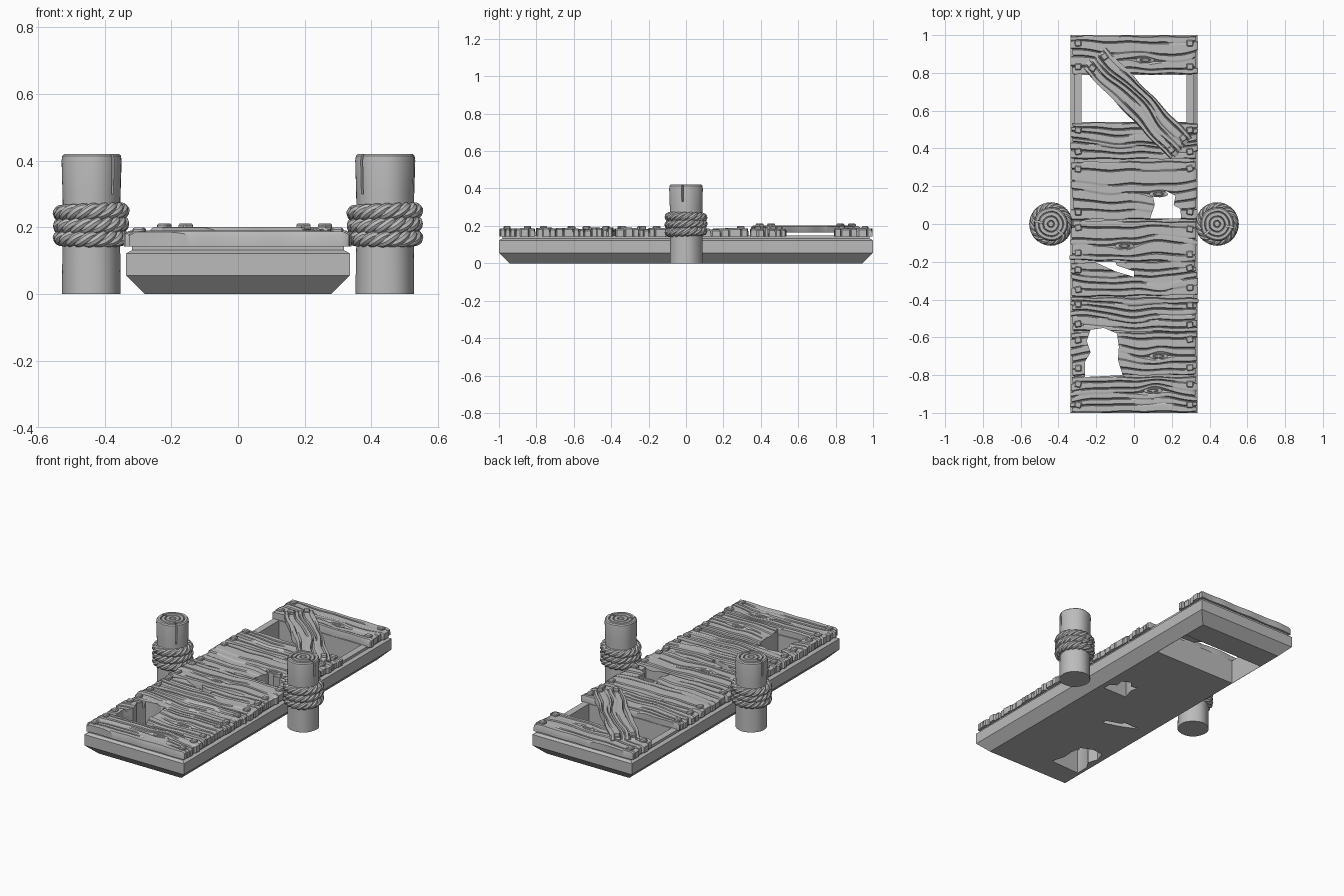
import bpy, bmesh, random
from math import sin, cos, pi, tau, exp, radians
from mathutils import Matrix, Vector

if "Cube" in bpy.data.objects:
    bpy.data.objects.remove(bpy.data.objects["Cube"], do_unlink=True)

grey = bpy.data.materials.new("weathered grey")
grey.use_nodes = True
grey.diffuse_color = (0.5, 0.5, 0.5, 1)
grey.node_tree.nodes["Principled BSDF"].inputs["Base Color"].default_value = (0.5, 0.5, 0.5, 1)
parts = []


def add(name, bm):
    bmesh.ops.recalc_face_normals(bm, faces=bm.faces)
    mesh = bpy.data.meshes.new(name)
    bm.to_mesh(mesh)
    bm.free()
    mesh.materials.append(grey)
    ob = bpy.data.objects.new(name, mesh)
    bpy.context.collection.objects.link(ob)
    parts.append(ob)
    return ob


def prism(outline, low, high):
    bm = bmesh.new()
    face = bm.faces.new([bm.verts.new((x, y, low)) for x, y in outline])
    up = bmesh.ops.extrude_face_region(bm, geom=[face])["geom"]
    bmesh.ops.translate(bm, vec=(0, 0, high - low),
                        verts=[v for v in up if isinstance(v, bmesh.types.BMVert)])
    return bm


def carve(ob, bm):
    cutter = add("cutter", bm)
    cutter.hide_render = True
    mod = ob.modifiers.new("cut", "BOOLEAN")
    mod.operation, mod.solver, mod.object = "DIFFERENCE", "EXACT", cutter
    bpy.context.view_layer.objects.active = ob
    bpy.ops.object.modifier_apply(modifier=mod.name)
    parts.remove(cutter)
    bpy.data.objects.remove(cutter, do_unlink=True)


def stack(bm, rings):
    """Skin a list of equal closed rings and cap both ends."""
    loops = [[bm.verts.new(p) for p in ring] for ring in rings]
    n = len(loops[0])
    for a, b in zip(loops, loops[1:]):
        for i in range(n):
            j = (i + 1) % n
            bm.faces.new((a[i], a[j], b[j], b[i]))
    bm.faces.new(loops[0])
    bm.faces.new(loops[-1])


# Broken openings, as outlines seen from above
HOLES = [
    [(.085, .03), (.25, .03), (.245, .08), (.21, .1), (.22, .15), (.17, .175),
     (.14, .14), (.1, .15), (.11, .1)],
    [(-.21, -.2), (-.1, -.2), (-.09, -.22), (0, -.25), (0, -.28), (-.1, -.25)],
    [(-.23, -.56), (-.16, -.55), (-.09, -.58), (-.08, -.65), (-.085, -.72),
     (-.06, -.8), (-.26, -.81), (-.26, -.73), (-.23, -.68), (-.25, -.62)],
]

# Chamfered base under the deck, with the missing-plank bay left open
bm = bmesh.new()
stack(bm, [[(sx * (.335 - d), sy * (1 - d), z) for sx, sy in ((-1, -1), (1, -1), (1, 1), (-1, 1))]
           for d, z in ((.056, 0), (0, .056), (0, .122), (.018, .132), (.018, .148))])
base = add("base", bm)
for outline in HOLES + [[(-.277, .54), (.277, .54), (.277, .79), (-.277, .79)]]:
    carve(base, prism(outline, -.1, .3))


# Grained plank: ridges follow wavy lines that part around a knot
def plank(name, length, width, low, top, place, seed, knot):
    rnd = random.Random(seed)
    ridges = rnd.randint(5, 6)
    cuts = [0] + [(i + rnd.uniform(-.25, .25)) / ridges for i in range(1, ridges)] + [1]
    knot_v = cuts[ridges // 2] * width
    phase = [rnd.uniform(0, tau) for _ in range(3)]

    # Section points: position across, height, groove strength, groove phase, end jitter
    section = []
    for a, b in zip(cuts, cuts[1:]):
        a, b = a * width, b * width
        h = top + rnd.uniform(-.005, .005)
        ends = (rnd.uniform(-.012, .004), rnd.uniform(-.012, .004))
        section.append((a, h, .016, rnd.uniform(0, tau), (ends[0] - .006, ends[1] - .006)))
        for v in (a + .005, a + .01, (a + b) / 2, b - .01, b - .005):
            section.append((v, h, 0, 0, ends))
    section.append((width, top, .016, 0, (-.006, -.006)))

    def surface(s, point):
        v, h, groove, ph, ends = point
        x = s * (length / 2 + ends[0 if s < 0 else 1])
        edge = sin(pi * v / width)
        y = v + edge * .013 * (sin(8 * x + phase[0]) + .6 * sin(17 * x + phase[1]))
        y += .0025 * sin(31 * x + phase[2] + v / width)
        if knot is not None and abs(v - knot_v) > .001:
            d = v - knot_v
            push = .02 * exp(-((x - knot) / .06) ** 2) * exp(-abs(d) / .05) * edge
            y += push if d > 0 else -push
        depth = groove * min(1, max(.1, 1.1 + 1.3 * sin(9 * x + ph)))
        drop = .008 * max(0, abs(s) - .96) / .04
        return x, y - width / 2, h - depth - drop

    bm = bmesh.new()
    rings = []
    steps = 44
    for k in range(steps + 1):
        s = -1 + 2 * k / steps
        upper = [surface(s, p) for p in section]
        rings.append([[bm.verts.new(p) for p in upper],
                      [bm.verts.new((x, y, low)) for x, y, z in upper]])
    n = len(section)
    for (t0, b0), (t1, b1) in zip(rings, rings[1:]):
        for i in range(n - 1):
            bm.faces.new((t0[i], t0[i + 1], t1[i + 1], t1[i]))
            bm.faces.new((b0[i], b1[i], b1[i + 1], b0[i + 1]))
        for i in (0, n - 1):
            bm.faces.new((t0[i], t1[i], b1[i], b0[i]))
    for t, b in (rings[0], rings[-1]):
        for i in range(n - 1):
            bm.faces.new((t[i], t[i + 1], b[i + 1], b[i]))
    bmesh.ops.transform(bm, matrix=place, verts=bm.verts)
    ob = add(name, bm)

    # Oval knot sitting in the parted grain
    if knot is not None:
        y = knot_v - width / 2 + .013 * (sin(8 * knot + phase[0]) + .6 * sin(17 * knot + phase[1]))
        bm = bmesh.new()
        stack(bm, [[(knot + .05 * r * cos(a), y + .016 * r * sin(a), z)
                    for a in (tau * i / 16 for i in range(16))]
                   for r, z in ((1, top - .02), (1, top - .003), (.85, top), (.6, top),
                                (.5, top - .006), (.35, top - .001))])
        bmesh.ops.transform(bm, matrix=place, verts=bm.verts)
        add(name + "_knot", bm)

    # Square studs at the corners
    bm = bmesh.new()
    for sx in (-1, 1):
        for sy in (-1, 1):
            spot = Vector((sx * (length / 2 - .04), sy * (width / 2 - .038), top + .002))
            turn = Matrix.Rotation(rnd.uniform(-.25, .25), 4, "Z")
            bmesh.ops.create_cube(bm, size=1, matrix=Matrix.Translation(spot) @ turn
                                  @ Matrix.Diagonal((.036, .034, .022, 1)))
    bmesh.ops.bevel(bm, geom=bm.edges[:], offset=.005, segments=1, affect="EDGES")
    bmesh.ops.transform(bm, matrix=place, verts=bm.verts)
    add(name + "_studs", bm)
    return ob


# Deck planks: front edge, back edge, knot position, slight turn in degrees
DECK = [(-.995, -.81, .1, 0), (-.8, -.575, .13, .4), (-.57, -.39, None, -.5),
        (-.38, -.2, .15, 1), (-.195, .015, -.05, -.7), (.025, .33, .13, .3),
        (.345, .535, None, 0), (.795, .995, .06, 0)]
for i, (front, back, knot, turn) in enumerate(DECK):
    place = Matrix.Translation((0, (front + back) / 2, 0)) @ Matrix.Rotation(radians(turn), 4, "Z")
    board = plank(f"deck_plank_{i + 1}", .672, back - front, .143, .186, place, 11 + i, knot)
    for outline in HOLES:
        ys = [p[1] for p in outline]
        if min(ys) < back + .02 and max(ys) > front - .02:
            carve(board, prism(outline, .05, .3))

# Loose board lying diagonally over the open bay
place = Matrix.Translation((.02, .64, 0)) @ Matrix.Rotation(radians(-46), 4, "Z")
plank("diagonal_plank", .68, .165, .165, .199, place, 41, None)


# Mooring post with ringed top and drying cracks
def post(name, cx, cracks):
    profile = [(.088, 0), (.087, .1), (.085, .2), (.087, .3), (.09, .4), (.088, .414), (.082, .42),
               (.068, .42), (.065, .412), (.061, .42), (.044, .42), (.041, .412), (.037, .42),
               (.02, .42), (.017, .413), (.013, .42)]
    bm = bmesh.new()
    stack(bm, [[(cx + r * cos(a) * w, r * sin(a) * w, z) for a, w in
                ((tau * i / 40, 1 + .014 * sin(5 * tau * i / 40 + 4 * z)) for i in range(40))]
               for r, z in profile])
    ob = add(name, bm)
    for angle, bottom in cracks:
        bm = bmesh.new()
        bmesh.ops.create_cube(bm, size=1, matrix=Matrix.Translation((cx, 0, 0))
                              @ Matrix.Rotation(radians(angle), 4, "Z")
                              @ Matrix.Translation((.08, 0, (bottom + .45) / 2))
                              @ Matrix.Diagonal((.07, .009, .45 - bottom, 1)))
        carve(ob, bm)


# Three-strand rope wound three times round a post
def rope(name, cx):
    curve = bpy.data.curves.new(name, "CURVE")
    curve.dimensions = "3D"
    curve.bevel_depth, curve.bevel_resolution = .0135, 2
    count, twists = 96, 6
    for wrap in range(3):
        for strand in range(3):
            line = curve.splines.new("POLY")
            line.points.add(count - 1)
            line.use_cyclic_u = True
            for i, p in enumerate(line.points):
                a = tau * i / count
                t = twists * a + tau * strand / 3 + wrap
                r = .09 + .012 * cos(t)
                z = .169 + .0385 * wrap + .012 * sin(t) + .004 * sin(a + wrap)
                p.co = (cx + r * cos(a), r * sin(a), z, 1)
    temp = bpy.data.objects.new("temporary", curve)
    bpy.context.collection.objects.link(temp)
    bpy.context.view_layer.update()
    bm = bmesh.new()
    bm.from_mesh(temp.evaluated_get(bpy.context.evaluated_depsgraph_get()).to_mesh())
    bpy.data.objects.remove(temp, do_unlink=True)
    add(name, bm)


post("right_post", -.44, [(-42, .3), (170, .33)])
post("left_post", .44, [(-140, .3), (-12, .33)])
rope("right_rope", -.44)
rope("left_rope", .44)

# Smooth shading with crisp edges
bpy.ops.object.select_all(action="DESELECT")
for ob in parts:
    ob.select_set(True)
bpy.context.view_layer.objects.active = base
bpy.ops.object.shade_smooth_by_angle(angle=radians(32))
